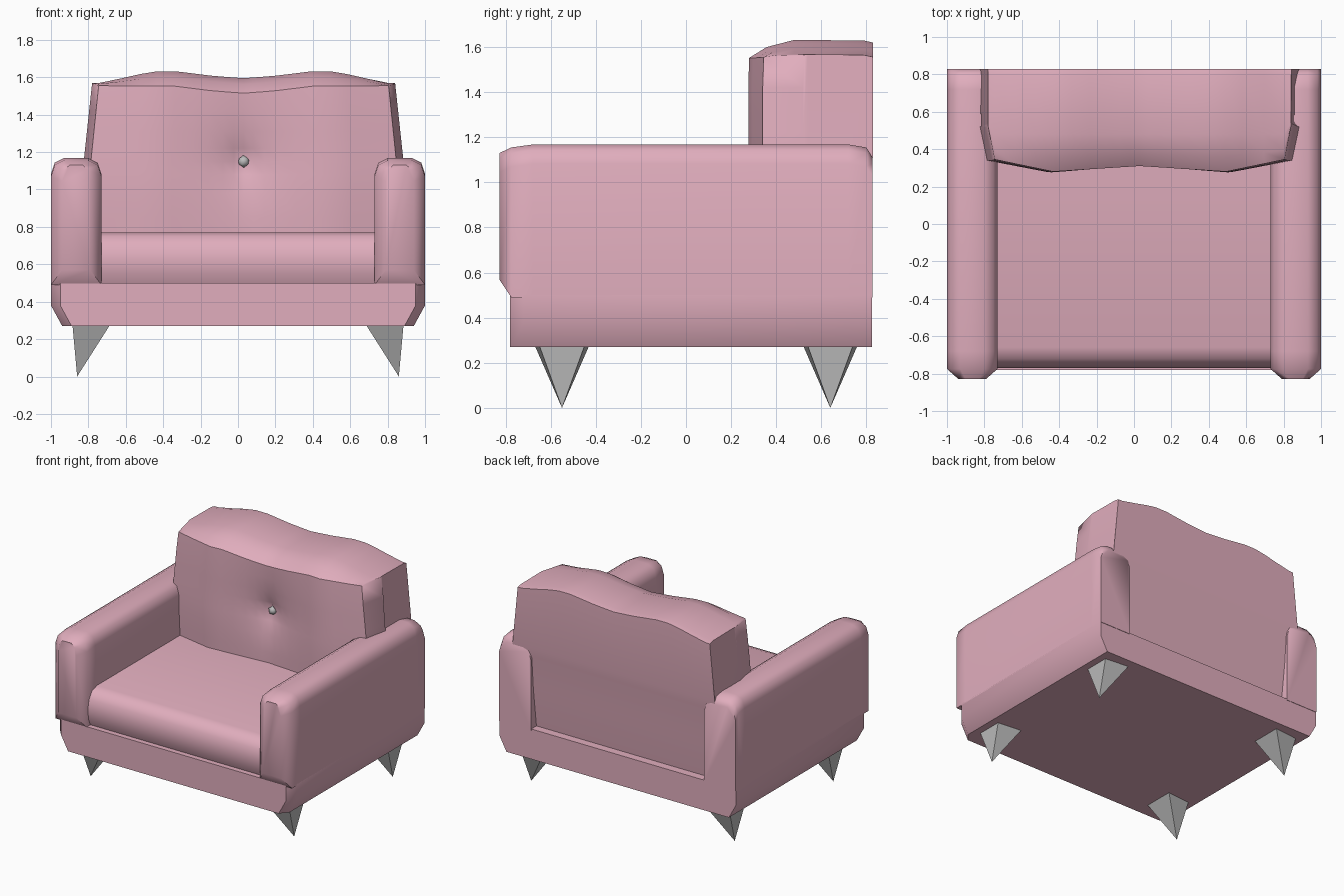
import bpy, bmesh, math
from mathutils import Vector

if "Cube" in bpy.data.objects:
    bpy.data.objects.remove(bpy.data.objects["Cube"])


def material(name, rgb):
    m = bpy.data.materials.new(name)
    m.diffuse_color = (*rgb, 1)
    m.use_nodes = True
    m.node_tree.nodes["Principled BSDF"].inputs["Base Color"].default_value = m.diffuse_color
    return m


PINK = material("pink fabric", (0.75, 0.42, 0.51))
GREY = material("grey metal", (0.5, 0.5, 0.5))


def finish(name, bm, mat, angle):
    bmesh.ops.recalc_face_normals(bm, faces=bm.faces[:])
    me = bpy.data.meshes.new(name)
    bm.to_mesh(me)
    bm.free()
    me.materials.append(mat)
    if angle:
        me.shade_smooth()
        me.set_sharp_from_angle(angle=math.radians(angle))
    ob = bpy.data.objects.new(name, me)
    bpy.context.scene.collection.objects.link(ob)
    return ob


def loft(name, sections, mat, angle=50):
    """Skin a row of closed sections and cap both ends."""
    bm = bmesh.new()
    rings = [[bm.verts.new(p) for p in s] for s in sections]
    n = len(rings[0])
    for a, b in zip(rings, rings[1:]):
        for i in range(n):
            j = (i + 1) % n
            bm.faces.new((a[i], a[j], b[j], b[i]))
    bm.faces.new(rings[0])
    bm.faces.new(rings[-1])
    return finish(name, bm, mat, angle)


def lerp(table, t):
    for (a, va), (b, vb) in zip(table, table[1:]):
        if t <= b:
            return va + (vb - va) * max(0, t - a) / (b - a)
    return table[-1][1]


# base frame with chamfered lower sides and front corners
def base_section(y, inset):
    w = 1 - inset
    return [(-w + 0.06, y, 0.27), (w - 0.06, y, 0.27), (w, y, 0.38),
            (w, y, 0.50), (-w, y, 0.50), (-w, y, 0.38)]


loft("base", [base_section(-0.78, 0.05), base_section(-0.72, 0),
              base_section(0.825, 0)], PINK)


# arms: rounded slab, softened at both ends
def arm_section(s, y, half, low, top):
    pts = [(1, low), (1, top - 0.085), (0.85, top - 0.025), (0.48, top),
           (-0.48, top), (-0.85, top - 0.025), (-1, top - 0.085), (-1, low)]
    return [(s * (0.865 + half * u), y, z) for u, z in pts]


for s, side in ((-1, "left"), (1, "right")):
    loft(side + "_arm", [arm_section(s, *a) for a in (
        (-0.828, 0.075, 0.57, 1.13), (-0.775, 0.135, 0.49, 1.155),
        (-0.68, 0.135, 0.49, 1.168), (0.72, 0.135, 0.49, 1.168),
        (0.80, 0.135, 0.49, 1.155), (0.828, 0.135, 0.49, 1.11))], PINK)

# seat cushion with a rolled front
seat = [(-0.735, 0.49), (-0.762, 0.55), (-0.77, 0.63), (-0.755, 0.70),
        (-0.72, 0.75), (-0.66, 0.77), (0.50, 0.77), (0.50, 0.49)]
loft("seat_cushion", [[(x, y, z) for y, z in seat] for x in (-0.735, 0.735)], PINK)

# back cushion: wavy top, bulging front, pinched at the button
CX, BZ = 0.03, 1.15
FRONT = [(0, 0.305), (0.57, 0.275), (0.955, 0.34), (1, 0.52)]
TOP = [(0, 1.595), (0.2, 1.607), (0.45, 1.632), (0.6, 1.632), (0.94, 1.57), (1, 1.568)]
WIDTH = [(0.4, 0.855), (1.15, 0.855), (1.57, 0.81)]


def back_section(u):
    f, t = lerp(FRONT, abs(u)), lerp(TOP, abs(u))
    drop = 0.075 * min(1, (1 - abs(u)) / 0.4) + 0.005
    ytop = max(0.48, f + 0.02)
    yz = [(0.76, 0.48), (0.80, 0.80), (0.82, 1.06), (0.83, 1.12),
          (0.83, t - 0.012), (0.79, t - 0.003), (ytop, t),
          (f + (ytop - f) * 0.4, t - drop * 0.4), (f + 0.005, t - drop)]
    for z in (1.42, 1.31, 1.22, 1.15, 1.08, 0.98, 0.85, 0.70, 0.48):
        r = math.hypot(u * 0.855, z - BZ)
        yz.append((f + 0.09 * math.exp(-r / 0.13) + 0.06 * max(0, 1 - z), z))
    return [(CX + u * lerp(WIDTH, z), y, z) for y, z in yz]


half = [0.06, 0.13, 0.22, 0.33, 0.45, 0.57, 0.68, 0.82, 0.955, 1]
us = [-u for u in reversed(half)] + [0] + half
loft("back_cushion", [back_section(u) for u in us], PINK)

# button
bm = bmesh.new()
bmesh.ops.create_icosphere(bm, subdivisions=1, radius=0.034)
bmesh.ops.translate(bm, verts=bm.verts[:], vec=Vector((CX, 0.38, BZ)))
finish("button", bm, GREY, 60)

# legs: upside-down pyramids, tip near the outer edge
for s, side in ((-1, "left"), (1, "right")):
    for y, row in ((-0.55, "front"), (0.64, "back")):
        bm = bmesh.new()
        top = [bm.verts.new((s * x, y + dy, 0.275)) for x, dy in
               ((0.885, -0.10), (0.885, 0.10), (0.685, 0.12), (0.685, -0.12))]
        tip = bm.verts.new((s * 0.86, y, 0))
        bm.faces.new(top)
        for i in range(4):
            bm.faces.new((top[i], top[(i + 1) % 4], tip))
        finish(f"{row}_{side}_leg", bm, GREY, 0)
